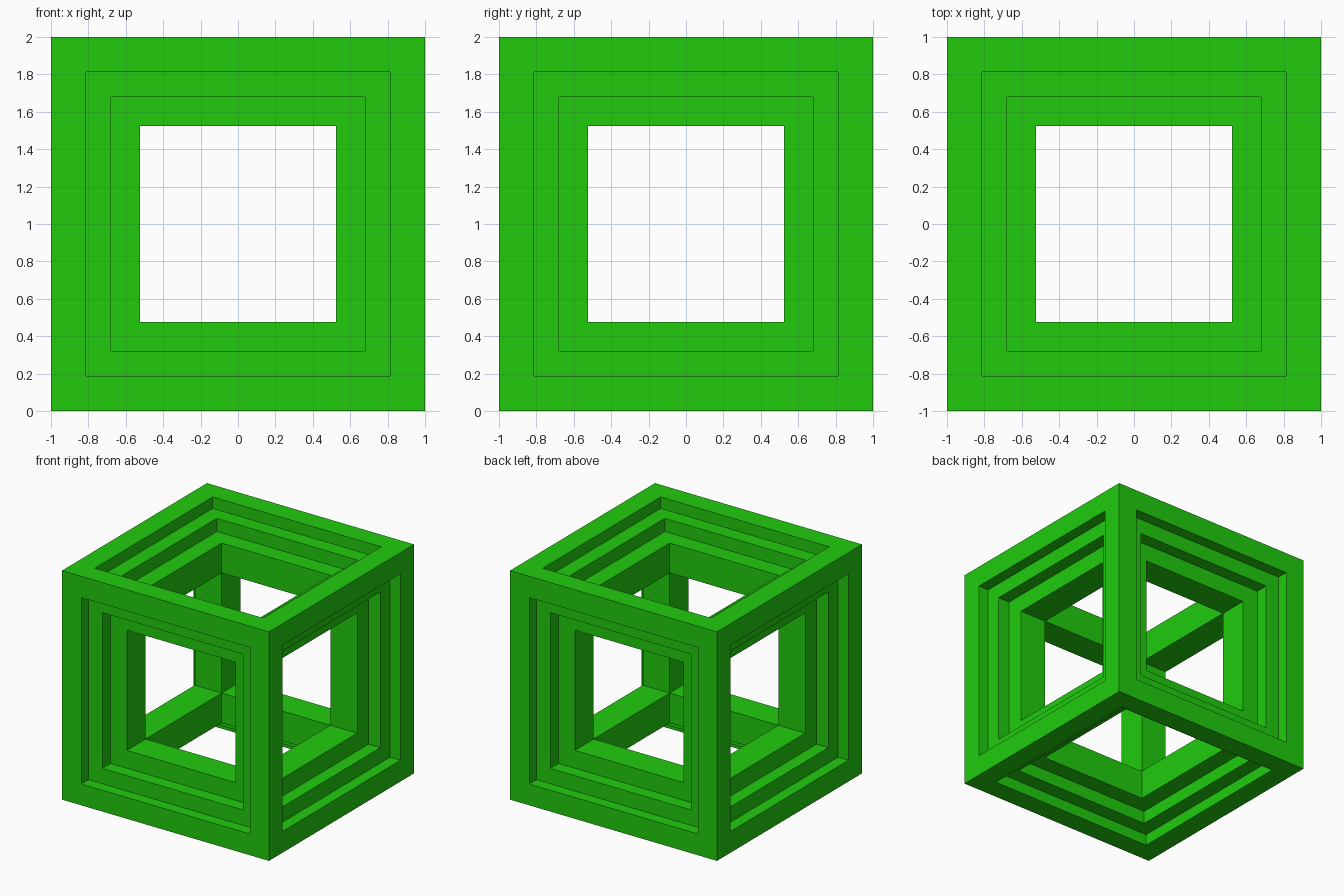
import bpy, bmesh
from math import pi
from mathutils import Matrix

if "Cube" in bpy.data.objects:
    bpy.data.objects.remove(bpy.data.objects["Cube"])

# Stepped section of one face: (half width of square ring, distance from centre)
PROFILE = [(1, 1), (0.814, 1), (0.814, 0.9), (0.68, 0.9),
           (0.68, 0.785), (0.525, 0.785), (0.525, 0.525)]


def add_face_frame(bm, turn):
    """Nested square rings stepping inward from one side of the cube."""
    loops = [[bm.verts.new(turn @ Matrix.Translation((0, 0, d)).to_translation()
                           + turn @ Matrix.Translation((sx * h, sy * h, 0)).to_translation())
              for sx, sy in ((-1, -1), (1, -1), (1, 1), (-1, 1))]
             for h, d in PROFILE]
    for a, b in zip(loops, loops[1:]):
        for i in range(4):
            j = (i + 1) % 4
            bm.faces.new((a[i], a[j], b[j], b[i]))


# Six identical sides, welded into one closed frame
bm = bmesh.new()
turns = [Matrix.Rotation(k * pi / 2, 3, 'X') for k in range(4)]
turns += [Matrix.Rotation(s * pi / 2, 3, 'Y') for s in (-1, 1)]
for turn in turns:
    add_face_frame(bm, turn)
bmesh.ops.remove_doubles(bm, verts=bm.verts, dist=1e-4)
bmesh.ops.recalc_face_normals(bm, faces=bm.faces)
bmesh.ops.translate(bm, verts=bm.verts, vec=(0, 0, 1))

mesh = bpy.data.meshes.new("stepped_cube_frame")
bm.to_mesh(mesh)
bm.free()
frame = bpy.data.objects.new("stepped_cube_frame", mesh)
bpy.context.collection.objects.link(frame)

# Green finish
green = bpy.data.materials.new("green")
green.diffuse_color = (0.015, 0.6, 0.004, 1)
green.use_nodes = True
green.node_tree.nodes["Principled BSDF"].inputs["Base Color"].default_value = green.diffuse_color
mesh.materials.append(green)
